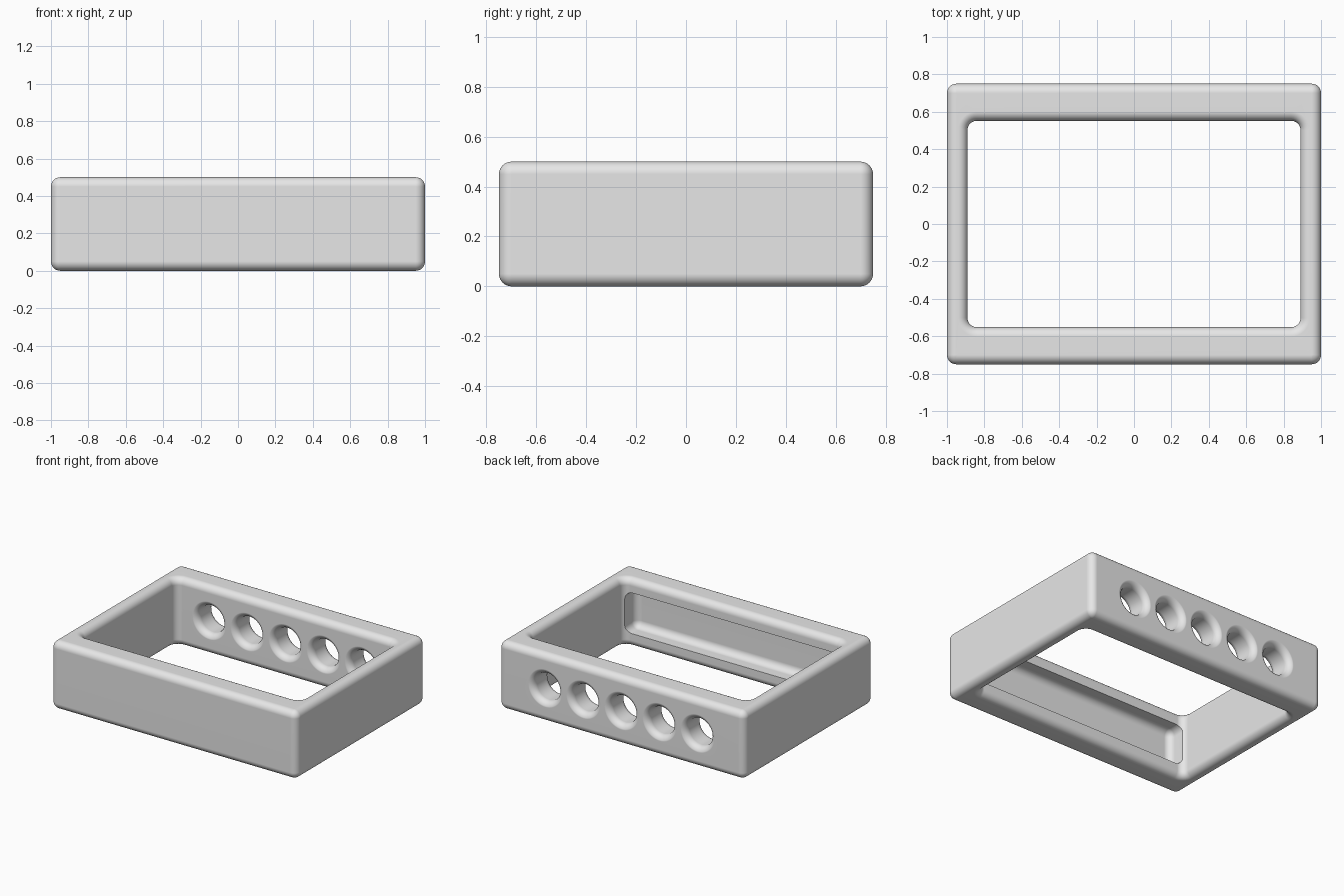
import bpy, bmesh
from math import sin, cos, pi
from mathutils import Matrix

if "Cube" in bpy.data.objects:
    bpy.data.objects.remove(bpy.data.objects["Cube"], do_unlink=True)

R = 0.05          # fillet radius used everywhere
SEG = 8           # segments per quarter turn
HEIGHT = 0.5

grey = bpy.data.materials.new("light grey")
grey.use_nodes = True
grey.diffuse_color = (0.8, 0.8, 0.8, 1)
grey.node_tree.nodes["Principled BSDF"].inputs["Base Color"].default_value = (0.8, 0.8, 0.8, 1)


def make_object(name, bm):
    bmesh.ops.remove_doubles(bm, verts=bm.verts, dist=1e-5)
    bmesh.ops.recalc_face_normals(bm, faces=bm.faces)
    mesh = bpy.data.meshes.new(name)
    bm.to_mesh(mesh)
    bm.free()
    mesh.materials.append(grey)
    obj = bpy.data.objects.new(name, mesh)
    bpy.context.collection.objects.link(obj)
    return obj


def bridge(bm, rings):
    """Join each ring of vertices to the next."""
    for a, b in zip(rings, rings[1:]):
        n = len(a)
        for i in range(n):
            j = (i + 1) % n
            bm.faces.new((a[i], a[j], b[j], b[i]))


def rounded_rect(bm, hx, hy, r, z):
    ring = []
    for q, (sx, sy) in enumerate(((1, 1), (-1, 1), (-1, -1), (1, -1))):
        for k in range(SEG + 1):
            a = (q + k / SEG) * pi / 2
            ring.append(bm.verts.new((sx * (hx - r) + r * cos(a),
                                      sy * (hy - r) + r * sin(a), z)))
    return ring


# Rectangular frame: rounded outer and inner walls, lofted from rings
bm = bmesh.new()
rings = []
quarter = [k / SEG * pi / 2 for k in range(SEG + 1)]
for hx, hy, side in ((1.0, 0.75, -1), (0.89, 0.552, 1)):
    wall = []
    for a in quarter:
        wall.append((R * (1 - sin(a)), R * (1 - cos(a))))
    wall += [(t, HEIGHT - z) for t, z in reversed(wall)]
    if side > 0:
        wall.reverse()
    for t, z in wall:
        rings.append(rounded_rect(bm, hx + side * t, hy + side * t, R + side * t, z))
bridge(bm, rings + rings[:1])
frame = make_object("frame", bm)

# Five flared holes through the back wall
bm = bmesh.new()
half = 0.1003
flare = [(0.1 + R * (1 - cos(a)), half - R + R * sin(a)) for a in quarter]
flare.append((0.1 + R, half + 0.04))
profile = [(r, -y) for r, y in reversed(flare)] + flare
for i in range(-2, 3):
    rings = [[bm.verts.new((i * 0.31 + r * cos(k * pi / 24), 0.651 + y,
                            HEIGHT / 2 + r * sin(k * pi / 24))) for k in range(48)]
             for r, y in profile]
    bridge(bm, rings)
    bm.faces.new(rings[0])
    bm.faces.new(rings[-1])
hole_cutter = make_object("hole_cutter", bm)

# Long rounded recess on the inside of the front wall
bm = bmesh.new()
back, front = -0.67, -0.3
bmesh.ops.create_cube(bm, size=1, matrix=Matrix.Translation((0, (back + front) / 2, HEIGHT / 2))
                      @ Matrix.Diagonal((1.75, front - back, 0.3, 1)))
bmesh.ops.bevel(bm, geom=bm.edges[:], offset=R, segments=SEG, profile=0.5, affect='EDGES')
recess_cutter = make_object("recess_cutter", bm)

# Cut, then drop the cutters
bpy.ops.object.select_all(action='DESELECT')
frame.select_set(True)
bpy.context.view_layer.objects.active = frame
for cutter in (hole_cutter, recess_cutter):
    cutter.hide_render = True
    mod = frame.modifiers.new("cut", 'BOOLEAN')
    mod.operation = 'DIFFERENCE'
    mod.solver = 'EXACT'
    mod.object = cutter
    bpy.ops.object.modifier_apply(modifier=mod.name)
    bpy.data.objects.remove(cutter, do_unlink=True)

# Smooth fillets, flat walls, crisp recess rim
bpy.ops.object.shade_smooth_by_angle(angle=pi / 6)
weighted = frame.modifiers.new("even_normals", 'WEIGHTED_NORMAL')
weighted.keep_sharp = True
